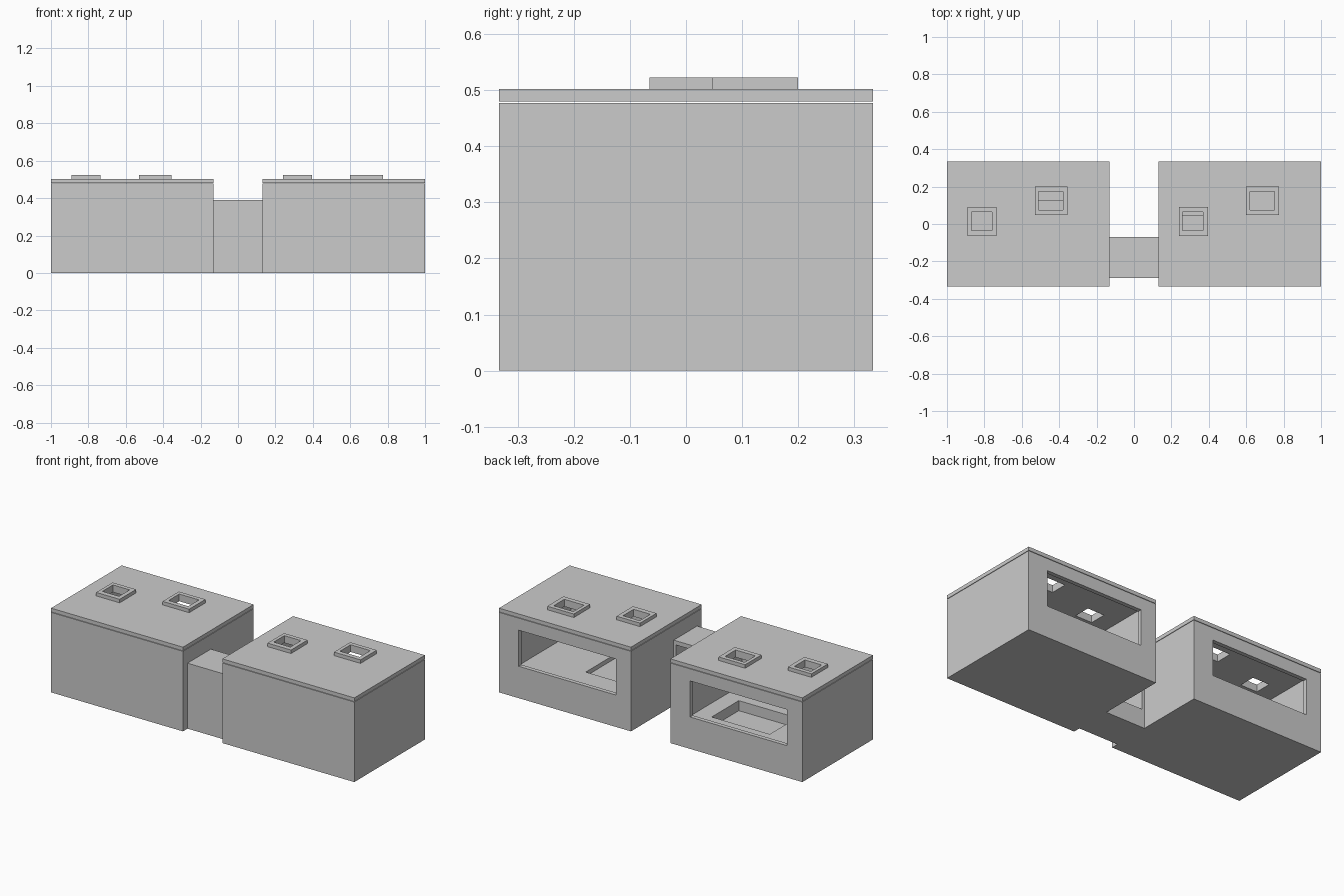
import bpy

if "Cube" in bpy.data.objects:
    bpy.data.objects.remove(bpy.data.objects["Cube"])

SHIFT = 1.13          # second module is the first one shifted along x
FLOOR = 0.11
WALL = 0.025


def box(name, x0, x1, y0, y1, z0, z1):
    """Axis-aligned box from its extents."""
    bpy.ops.mesh.primitive_cube_add(size=1)
    ob = bpy.context.object
    ob.name = name
    for v in ob.data.vertices:
        v.co = ((v.co.x + 0.5) * (x1 - x0) + x0,
                (v.co.y + 0.5) * (y1 - y0) + y0,
                (v.co.z + 0.5) * (z1 - z0) + z0)
    return ob


def cut(ob, *extents):
    """Subtract a box from an object and discard the cutter."""
    cutter = box("cutter", *extents)
    cutter.hide_render = True
    mod = ob.modifiers.new("cut", 'BOOLEAN')
    mod.operation = 'DIFFERENCE'
    mod.solver = 'EXACT'
    mod.object = cutter
    bpy.context.view_layer.objects.active = ob
    bpy.ops.object.modifier_apply(modifier=mod.name)
    bpy.data.objects.remove(cutter, do_unlink=True)


# skylights of the left module: curb extents, then opening extents
SKYLIGHTS = [
    ((-0.89, -0.735, -0.065, 0.09), (-0.87, -0.76, -0.035, 0.065)),
    ((-0.53, -0.355, 0.047, 0.20), (-0.51, -0.38, 0.075, 0.175)),
]


def module(side, dx, pit):
    x0, x1 = -1 + dx, -0.13 + dx

    # hollow walls on a thick floor, with rear window and floor recess
    body = box(side + "_walls", x0, x1, -0.333, 0.333, 0, 0.477)
    cut(body, x0 + WALL, x1 - WALL, -0.333 + WALL, 0.333 - WALL, FLOOR, 0.6)
    cut(body, x0 + 0.10, x1 - 0.13, 0.25, 0.40, 0.19, 0.405)
    cut(body, *pit, 0.2)

    # roof slab, separated from the walls by a fine gap
    roof = box(side + "_roof", x0, x1, -0.333, 0.333, 0.48, 0.502)

    # skylight curbs and the matching holes
    for i, (c, h) in enumerate(SKYLIGHTS, 1):
        hole = (h[0] + dx, h[1] + dx, h[2], h[3], 0.45, 0.6)
        curb = box(f"{side}_skylight_curb_{i}", c[0] + dx, c[1] + dx,
                   c[2], c[3], 0.502, 0.523)
        cut(roof, *hole)
        cut(curb, *hole)


module("left", 0, (-0.64, -0.257, -0.13, 0.125, 0.05))
module("right", SHIFT, (0.20, 0.63, -0.27, 0.045, 0.085))

# connector: floor block with an upper shelter open to the rear
box("connector_floor", -0.13, 0.13, -0.29, -0.07, 0, FLOOR)
shelter = box("connector_shelter", -0.13, 0.13, -0.29, -0.07, FLOOR, 0.39)
cut(shelter, -0.115, 0.115, -0.265, 0.0, 0.05, 0.365)
